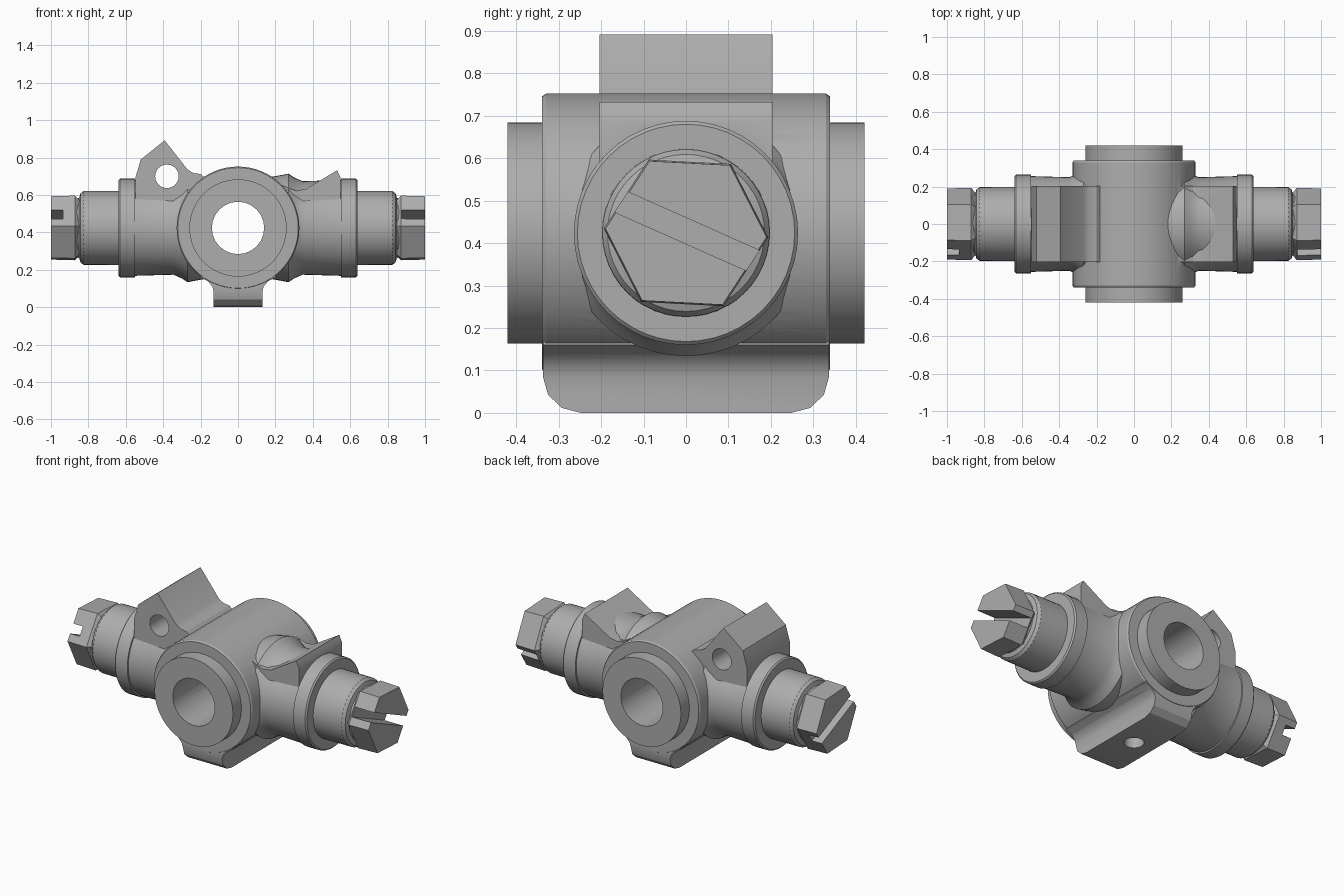
import bpy, bmesh, math
from mathutils import Matrix, Vector

cube = bpy.data.objects.get("Cube")
if cube:
    bpy.data.objects.remove(cube, do_unlink=True)

MID = 0.424  # height of the bore axes
grey = bpy.data.materials.new("cast grey")
grey.use_nodes = True
grey.diffuse_color = (0.42, 0.42, 0.42, 1)
grey.node_tree.nodes["Principled BSDF"].inputs["Base Color"].default_value = grey.diffuse_color


def finish(name, bm):
    bmesh.ops.recalc_face_normals(bm, faces=bm.faces)
    mesh = bpy.data.meshes.new(name)
    bm.to_mesh(mesh)
    bm.free()
    mesh.materials.append(grey)
    ob = bpy.data.objects.new(name, mesh)
    bpy.context.collection.objects.link(ob)
    return ob


def lathe(name, profile, axis="X", centre=(0, 0, MID), sides=48, turn=0.0):
    """Closed solid of revolution from (distance along axis, radius) pairs."""
    bm = bmesh.new()
    rings = []
    for t, r in profile:
        ring = []
        for i in range(sides):
            a = math.tau * i / sides + turn
            u, v = r * math.cos(a), r * math.sin(a)
            p = {"X": (t, u, v), "Y": (u, t, v), "Z": (u, v, t)}[axis]
            ring.append(bm.verts.new(Vector(p) + Vector(centre)))
        rings.append(ring)
    for a, b in zip(rings, rings[1:]):
        for i in range(sides):
            j = (i + 1) % sides
            bm.faces.new((a[i], a[j], b[j], b[i]))
    bm.faces.new(rings[0])
    bm.faces.new(rings[-1])
    return finish(name, bm)


def extrude(name, outline, half, round_bottom=0):
    """Outline in x and z, extruded along y to both sides."""
    bm = bmesh.new()
    face = bm.faces.new([bm.verts.new((x, -half, z)) for x, z in outline])
    new = bmesh.ops.extrude_face_region(bm, geom=[face])["geom"]
    verts = [g for g in new if isinstance(g, bmesh.types.BMVert)]
    bmesh.ops.translate(bm, vec=(0, 2 * half, 0), verts=verts)
    if round_bottom:
        ends = [e for e in bm.edges if all(v.co.z < 0.001 for v in e.verts)
                and abs(e.verts[0].co.y - e.verts[1].co.y) < 0.001]
        bmesh.ops.bevel(bm, geom=ends, offset=round_bottom, segments=3,
                        profile=0.5, affect="EDGES")
    return finish(name, bm)


def combine(target, tools, operation):
    for tool in tools:
        mod = target.modifiers.new(tool.name, "BOOLEAN")
        mod.operation = operation
        mod.solver = "EXACT"
        mod.object = tool
        bpy.context.view_layer.objects.active = target
        bpy.ops.object.modifier_apply(modifier=mod.name)
        bpy.data.objects.remove(tool, do_unlink=True)


def smooth(ob):
    bpy.ops.object.select_all(action="DESELECT")
    ob.select_set(True)
    bpy.context.view_layer.objects.active = ob
    bpy.ops.object.shade_smooth_by_angle(angle=math.radians(28))


# Central barrel with a raised face at each end
body = lathe("valve_body", [(-0.42, 0.26), (-0.339, 0.26), (-0.339, 0.322), (-0.33, 0.328),
                            (0.33, 0.328), (0.339, 0.322), (0.339, 0.26), (0.42, 0.26)],
             "Y", sides=64)

# Side arms with end flanges
parts = []
for s in (1, -1):
    arm = [(0, 0.24), (0.27, 0.29), (0.3, 0.27), (0.345, 0.25), (0.55, 0.256),
           (0.551, 0.264), (0.63, 0.264), (0.638, 0.256)]
    parts.append(lathe("arm", [(s * t, r) for t, r in arm]))

# Tall lug, short lug and flared foot
parts.append(extrude("tall_lug", [(-0.549, 0.45), (-0.549, 0.69), (-0.52, 0.79), (-0.392, 0.892),
                                  (-0.27, 0.737), (-0.24, 0.718), (-0.2, 0.712),
                                  (-0.13, 0.65), (-0.13, 0.45)], 0.204))
parts.append(extrude("short_lug", [(0.2, 0.45), (0.2, 0.67), (0.27, 0.637), (0.315, 0.622),
                                   (0.365, 0.633), (0.53, 0.732), (0.549, 0.69),
                                   (0.549, 0.45)], 0.204))
flare = [(0.13, 0), (0.13, 0.085), (0.138, 0.112), (0.16, 0.138), (0.2, 0.16), (0.2, 0.25)]
parts.append(extrude("foot", flare + [(-x, z) for x, z in reversed(flare)], 0.337, 0.09))
combine(body, parts, "UNION")

# Bores and mounting holes
combine(body, [
    lathe("main_bore", [(-0.6, 0.14), (0.6, 0.14)], "Y", sides=24),
    lathe("cross_bore", [(-0.52, 0.09), (0.52, 0.09)], "X", sides=24),
    lathe("lug_hole", [(-0.6, 0.063), (0.6, 0.063)], "Y", (-0.38, 0, 0.7), 24),
    lathe("foot_hole", [(-0.1, 0.055), (0.35, 0.055)], "Z", (0, 0, 0), 20),
], "DIFFERENCE")
smooth(body)

# Screw plugs: round neck, then a slotted hexagonal head
for s, side, depth in ((1, "left", 0.125), (-1, "right", 0.065)):
    neck = lathe(side + "_plug_neck", [(s * t, r) for t, r in (
        (0.5, 0.199), (0.825, 0.197), (0.842, 0.185), (0.85, 0.16), (0.868, 0.155))])
    smooth(neck)
    head = lathe(side + "_plug_head", [(s * t, r) for t, r in (
        (0.845, 0.165), (0.872, 0.194), (1.0, 0.19))], sides=6, turn=math.radians(-3))
    bm = bmesh.new()
    bmesh.ops.create_cube(bm, size=1)
    place = (Matrix.Translation((s * (1.1 - depth), 0, MID + 0.005))
             @ Matrix.Rotation(math.radians(-24), 4, "X")
             @ Matrix.Diagonal((0.2, 0.6, 0.056, 1)))
    bmesh.ops.transform(bm, matrix=place, verts=bm.verts)
    combine(head, [finish("slot", bm)], "DIFFERENCE")
